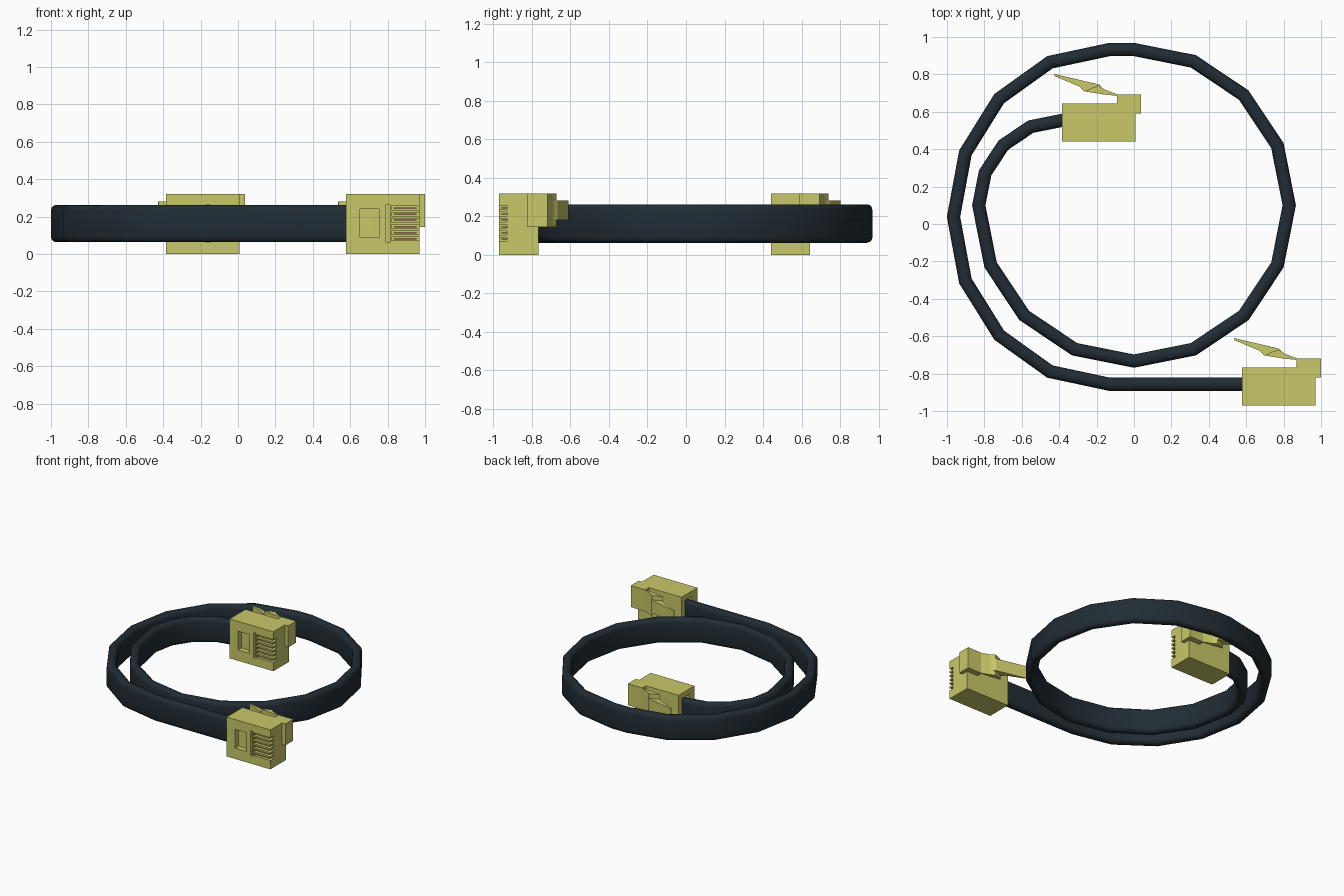
import bpy, bmesh, math
from mathutils import Vector

if "Cube" in bpy.data.objects:
    bpy.data.objects.remove(bpy.data.objects["Cube"], do_unlink=True)


def material(name, rgb):
    m = bpy.data.materials.new(name)
    m.use_nodes = True
    m.diffuse_color = (*rgb, 1)
    m.node_tree.nodes["Principled BSDF"].inputs["Base Color"].default_value = (*rgb, 1)
    return m


YELLOW = material("yellow plastic", (0.58, 0.58, 0.14))
NAVY = material("dark navy rubber", (0.015, 0.025, 0.034))
COPPER = material("copper", (0.55, 0.33, 0.14))


def add_prism(bm, outline, z0, z1):
    """Extrude an xy outline from z0 to z1."""
    low = [bm.verts.new((x, y, z0)) for x, y in outline]
    high = [bm.verts.new((x, y, z1)) for x, y in outline]
    bm.faces.new(low)
    bm.faces.new(high)
    for i in range(len(low)):
        j = (i + 1) % len(low)
        bm.faces.new((low[i], low[j], high[j], high[i]))


def box(x0, x1, y0, y1):
    return [(x0, y0), (x1, y0), (x1, y1), (x0, y1)]


def finish(name, bm, mat):
    bmesh.ops.recalc_face_normals(bm, faces=bm.faces)
    mesh = bpy.data.meshes.new(name)
    bm.to_mesh(mesh)
    bm.free()
    mesh.materials.append(mat)
    obj = bpy.data.objects.new(name, mesh)
    bpy.context.collection.objects.link(obj)
    return obj


def prisms(name, parts, mat):
    bm = bmesh.new()
    for part in parts:
        add_prism(bm, *part)
    return finish(name, bm, mat)


def activate(obj):
    bpy.ops.object.select_all(action='DESELECT')
    obj.select_set(True)
    bpy.context.view_layer.objects.active = obj


def boolean(obj, tool, operation):
    mod = obj.modifiers.new("cut", 'BOOLEAN')
    mod.operation, mod.object, mod.solver = operation, tool, 'EXACT'
    activate(obj)
    bpy.ops.object.modifier_apply(modifier=mod.name)
    bpy.data.objects.remove(tool, do_unlink=True)


# Cable: a flat rounded band swept along joined elliptical arcs
def arc(cx, cy, rx, ry, start, end):
    steps = round(abs(end - start) / 22.5)
    angles = [math.radians(start + (end - start) * i / steps) for i in range(steps + 1)]
    return [Vector((cx + rx * math.cos(a), cy + ry * math.sin(a))) for a in angles]


path = [Vector((0.65, -0.857))]
path += arc(-0.13, 0.038, 0.835, 0.895, 270, 90)
path += arc(0, 0.1, 0.83, 0.833, 90, -180)
path += arc(-0.38, 0.1, 0.45, 0.455, 180, 90)[1:]
path.append(Vector((-0.31, 0.555)))

HALF_W, HALF_H, R, MID = 0.035, 0.1, 0.03, 0.163
section = []
for sx, sz, first in ((1, 1, 0), (-1, 1, 90), (-1, -1, 180), (1, -1, 270)):
    for k in range(4):
        a = math.radians(first + 30 * k)
        section.append((sx * (HALF_W - R) + R * math.cos(a),
                        sz * (HALF_H - R) + R * math.sin(a)))

bm = bmesh.new()
rings = []
for i, p in enumerate(path):
    before = (p - path[i - 1]).normalized() if i else None
    after = (path[i + 1] - p).normalized() if i < len(path) - 1 else before
    before = before or after
    tangent = (before + after).normalized()
    side = Vector((-tangent.y, tangent.x)) / tangent.dot(after)
    rings.append([bm.verts.new((p.x + side.x * u, p.y + side.y * u, MID + v))
                  for u, v in section])
n = len(section)
for a, b in zip(rings, rings[1:]):
    for k in range(n):
        bm.faces.new((a[k], a[(k + 1) % n], b[(k + 1) % n], b[k]))
bm.faces.new(rings[0])
bm.faces.new(rings[-1])
cable = finish("cable", bm, NAVY)
activate(cable)
bpy.ops.object.shade_smooth_by_angle(angle=math.radians(35))

# Plug body with the latch shoulder at its nose
LATCH = (0.145, 0.32)
body = prisms("plug_body", [(box(0.577, 0.97, -0.97, -0.767), 0, 0.32)], YELLOW)
shoulder = prisms("shoulder", [(box(0.87, 1.0, -0.822, -0.72), *LATCH)], YELLOW)
boolean(body, shoulder, 'UNION')

# Recesses: crimp window, strain slot, contact grooves and cable opening
rows = [0.081 + 0.033 * i for i in range(6)]
cuts = [([(0.653, -0.98), (0.755, -0.98), (0.755, -0.945), (0.71, -0.925), (0.653, -0.925)],
         0.088, 0.24),
        (box(0.792, 0.812, -0.98, -0.945), 0.062, 0.265),
        (box(0.56, 0.64, -0.9, -0.813), 0.05, 0.276)]
cuts += [(box(0.822, 0.98, -0.98, -0.928), z - 0.01, z + 0.01) for z in rows]
boolean(body, prisms("cutter", cuts, YELLOW), 'DIFFERENCE')

# Spring latch: broad root and narrow finger tab
latch = prisms("latch", [
    ([(0.9, -0.73), (0.9, -0.72), (0.876, -0.72), (0.807, -0.694), (0.775, -0.672),
      (0.735, -0.685), (0.7, -0.703), (0.797, -0.719)], LATCH[0], LATCH[1] - 0.002),
    ([(0.535, -0.61), (0.775, -0.666), (0.807, -0.7), (0.797, -0.718),
      (0.695, -0.702), (0.668, -0.676), (0.537, -0.621)], 0.18, 0.282)], YELLOW)

# Metal contact blades sitting in the grooves
contacts = prisms("contacts", [(box(0.835, 0.955, -0.958, -0.925), z - 0.004, z + 0.004)
                               for z in rows], COPPER)

# Second plug on the inner end of the cable
for part in (body, latch, contacts):
    twin = part.copy()
    twin.name = "inner_" + part.name
    twin.location = (-0.962, 1.412, 0)
    bpy.context.collection.objects.link(twin)
